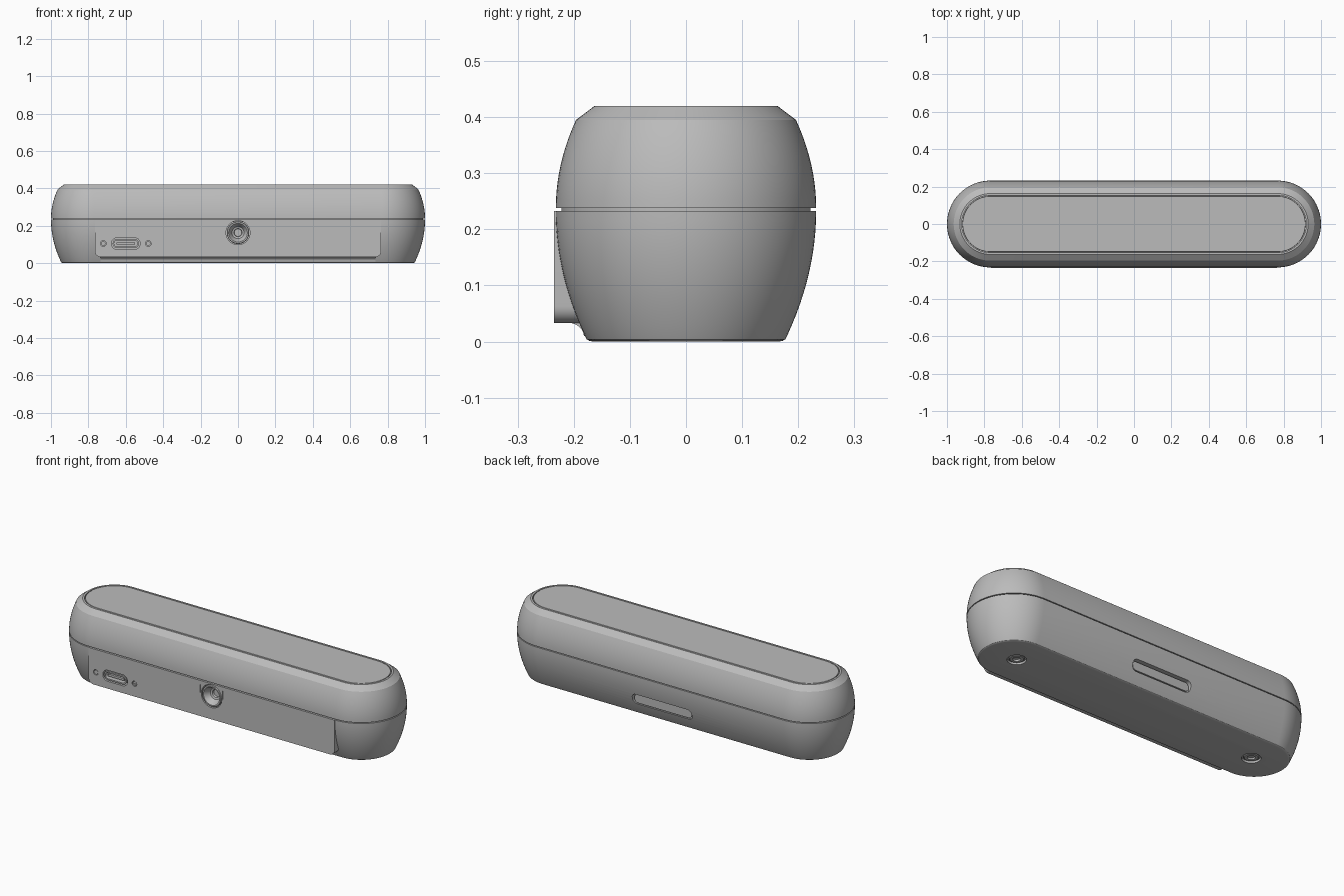
import bpy, bmesh
from math import sin, cos, pi, radians
from mathutils import Matrix

cube = bpy.data.objects.get("Cube")
if cube:
    bpy.data.objects.remove(cube)

GREY = (0.5, 0.5, 0.5, 1)
grey = bpy.data.materials.new("satin_grey")
grey.use_nodes = True
grey.diffuse_color = GREY
grey.node_tree.nodes["Principled BSDF"].inputs["Base Color"].default_value = GREY

STRAIGHT = 0.768   # half length of the straight sides
FACE = -0.235      # front plane of the connector panel


def finish(name, bm):
    bmesh.ops.recalc_face_normals(bm, faces=bm.faces)
    mesh = bpy.data.meshes.new(name)
    bm.to_mesh(mesh)
    bm.free()
    mesh.materials.append(grey)
    ob = bpy.data.objects.new(name, mesh)
    bpy.context.collection.objects.link(ob)
    return ob


def loft(name, rings):
    """Skin a stack of closed point loops and cap both ends."""
    bm = bmesh.new()
    loops = [[bm.verts.new(p) for p in ring] for ring in rings]
    n = len(loops[0])
    for a, b in zip(loops, loops[1:]):
        for i in range(n):
            j = (i + 1) % n
            bm.faces.new((a[i], a[j], b[j], b[i]))
    bm.faces.new(loops[0])
    bm.faces.new(loops[-1])
    return finish(name, bm)


def rounded(w, h, r, seg=10):
    """Rounded rectangle outline from half sizes and corner radius."""
    pts = []
    for k, (sx, sy) in enumerate([(1, 1), (-1, 1), (-1, -1), (1, -1)]):
        for i in range(seg + 1):
            a = (k + i / seg) * pi / 2
            pts.append((sx * (w - r) + r * cos(a), sy * (h - r) + r * sin(a)))
    return pts


def pill_body(name, profile):
    """Pill-shaped solid following (radius, height) steps."""
    rings = []
    for r, z in profile:
        ring = [(STRAIGHT + r * sin(i * pi / 40), -r * cos(i * pi / 40), z) for i in range(41)]
        rings.append(ring + [(-x, -y, z) for x, y, z in ring])
    return loft(name, rings)


def plate(name, x, z, w, h, r, y0, y1):
    """Rounded rectangle extruded along y."""
    r = min(r, w * 0.999, h * 0.999)
    pts = rounded(w, h, r)
    return loft(name, [[(x + u, y, z + v) for u, v in pts] for y in (y0, y1)])


def lathe(name, profile, center, axis="Y"):
    """Round solid from (radius, depth) steps; depth runs along the axis."""
    rings = []
    for r, d in profile:
        ring = [(r * cos(i * pi / 20), r * sin(i * pi / 20), d) for i in range(40)]
        if axis == "Y":
            ring = [(u, d, v) for u, v, d in ring]
        rings.append([tuple(c + p for c, p in zip(center, q)) for q in ring])
    return loft(name, rings)


def carve(targets, cutters):
    """Cut all cutters out of each target, then discard the cutters."""
    for ob in targets:
        for c in cutters:
            mod = ob.modifiers.new("cut", 'BOOLEAN')
            mod.operation, mod.solver, mod.object = 'DIFFERENCE', 'EXACT', c
        bpy.context.view_layer.update()
        dg = bpy.context.evaluated_depsgraph_get()
        mesh = bpy.data.meshes.new_from_object(ob.evaluated_get(dg))
        ob.modifiers.clear()
        ob.data = mesh
    for c in cutters:
        bpy.data.objects.remove(c)


# Barrel-curved shells with a seam between them
lower = [(0.165, 0), (0.172, 0.001), (0.177, 0.004), (0.181, 0.012)]
lower += [(0.232 - 0.051 * (1 - t / 12) ** 2, 0.012 + 0.221 * t / 12) for t in range(1, 13)]
lower_shell = pill_body("lower_shell", lower)
upper = [(0.232 - 0.036 * (t / 10) ** 2, 0.238 + 0.157 * t / 10) for t in range(11)]
upper += [(0.163, 0.42), (0.153, 0.42), (0.153, 0.408)]
pill_body("upper_shell", upper)
pill_body("seam_core", [(0.222, 0.22), (0.222, 0.25)])
pill_body("top_panel", [(0.149, 0.4), (0.149, 0.419), (0.148, 0.42)])

# Connector panel: rounded only at the bottom corners
W, LOW, HIGH, R = 0.765, 0.033, 0.233, 0.03
outline = [(W, HIGH), (-W, HIGH)]
for s in (-1, 1):
    for i in range(9):
        a = i * pi / 16 if s < 0 else pi / 2 - i * pi / 16
        outline.append((s * (W - R + R * cos(a)), LOW + R - R * sin(a)))
connector_panel = loft("connector_panel", [[(x, y, z) for x, z in outline] for y in (FACE, -0.16)])

# Concave blend below the panel
blend = [(-0.16, 0.04), (-0.213, 0.034)]
blend += [(-0.213 + 0.031 * sin(i * pi / 16), 0.01 + 0.024 * cos(i * pi / 16)) for i in range(9)]
blend.append((-0.16, 0.01))
loft("panel_blend", [[(x, y, z) for y, z in blend] for x in (-W + R, W - R)])

# Openings in the front
USB_X, PORT_Z, JACK_Z = -0.6, 0.105, 0.163
PINS = (-0.72, -0.48)
front_cuts = [
    plate("cut_port", USB_X, PORT_Z, 0.077, 0.031, 0.031, -0.3, -0.195),
    lathe("cut_jack", [(0.064, -0.3), (0.064, -0.18)], (0, 0, JACK_Z)),
]
front_cuts += [lathe("cut_pin", [(0.015, -0.3), (0.015, -0.2)], (x, 0, PORT_Z)) for x in PINS]
front_cuts += [plate("cut_slit", s * 0.07, 0.187, 0.002, 0.023, 0.001, -0.3, -0.229) for s in (-1, 1)]
carve([lower_shell, connector_panel], front_cuts)

# Port sleeve with its tongue
sleeve = plate("port_sleeve", USB_X, PORT_Z, 0.07, 0.025, 0.025, -0.233, -0.18)
carve([sleeve], [plate("cut_sleeve", USB_X, PORT_Z, 0.062, 0.017, 0.017, -0.3, -0.195)])
plate("port_tongue", USB_X, PORT_Z, 0.05, 0.006, 0.002, -0.226, -0.185)

# Round socket with a conical mouth
lathe("round_socket", [(0.06, -0.17), (0.06, -0.231), (0.057, FACE), (0.05, FACE), (0.046, -0.23),
                       (0.032, -0.2), (0.022, -0.197), (0.02, -0.185)], (0, 0, JACK_Z))

# Indicator and slotted button beside the port
lathe("indicator", [(0.012, -0.19), (0.012, -0.233)], (PINS[0], 0, PORT_Z))
button = lathe("slotted_button", [(0.012, -0.19), (0.012, -0.233)], (PINS[1], 0, PORT_Z))
carve([button], [plate("cut_slot", PINS[1], PORT_Z, 0.02, 0.002, 0.001, -0.3, -0.228)])

# Rear recess and screw wells underneath
SLOT_Z, SCREW_X = 0.095, 0.75
cuts = [plate("cut_rear", 0, SLOT_Z, 0.185, 0.03, 0.026, 0.195, 0.3)]
for s in (-1, 1):
    cuts.append(lathe("cut_well", [(0.048, -0.1), (0.048, 0.012)], (s * SCREW_X, 0, 0), "Z"))
carve([lower_shell], cuts)
plate("rear_button", 0, SLOT_Z, 0.178, 0.024, 0.021, 0.18, 0.203)
for side, s in (("left", 1), ("right", -1)):
    screw = lathe(side + "_screw", [(0.038, 0.02), (0.038, 0.006), (0.034, 0.003), (0.02, 0.003),
                                    (0.018, 0.012)], (s * SCREW_X, 0, 0), "Z")

# Smooth the curves, keep the edges sharp
bpy.ops.object.select_all(action='DESELECT')
for ob in bpy.context.scene.objects:
    if ob.type == 'MESH' and ob.data.materials and ob.data.materials[0] == grey:
        ob.select_set(True)
        bpy.context.view_layer.objects.active = ob
bpy.ops.object.shade_smooth_by_angle(angle=radians(25))
